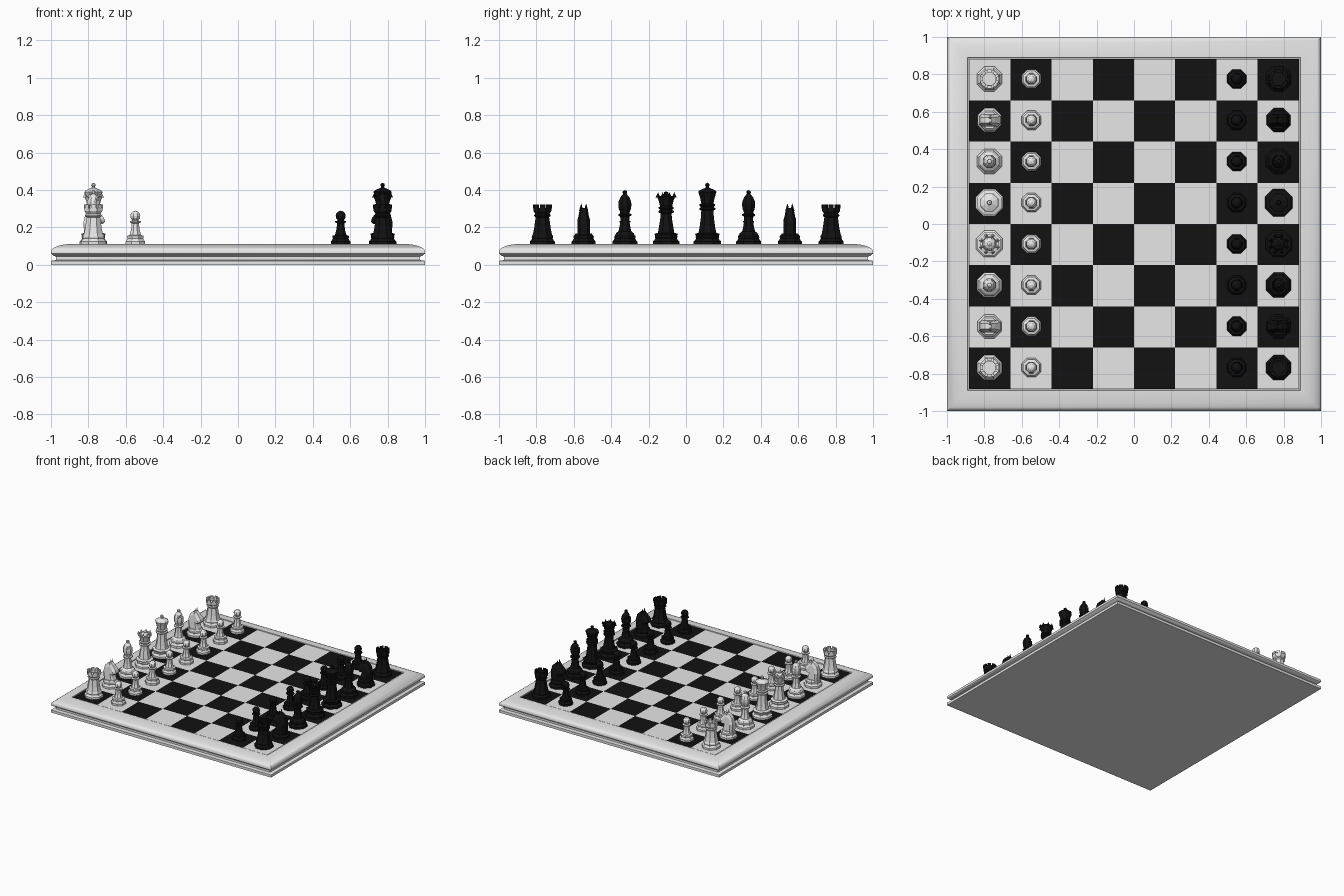
import bpy, bmesh, math
from mathutils import Matrix, Vector

if "Cube" in bpy.data.objects:
    bpy.data.objects.remove(bpy.data.objects["Cube"])


def material(name, v):
    m = bpy.data.materials.new(name)
    m.diffuse_color = (v, v, v, 1)
    m.use_nodes = True
    m.node_tree.nodes["Principled BSDF"].inputs["Base Color"].default_value = m.diffuse_color
    return m


WHITE = material("white", 0.8)
BLACK = material("black", 0.006)
TOP = 0.109     # height of the playing surface
SQ = 0.2205     # width of one square


def lathe(bm, profile, n=8):
    """Revolve (radius, z) points with n flat sides, flats facing the axes."""
    k = 1 / math.cos(math.pi / n) if n == 4 else 1.03
    rings = []
    for r, z in profile:
        if r == 0:
            rings.append([bm.verts.new((0, 0, z))] * n)
        else:
            rings.append([bm.verts.new((r * k * math.cos((i + .5) * math.tau / n),
                                        r * k * math.sin((i + .5) * math.tau / n), z))
                          for i in range(n)])
    for a, b in zip(rings, rings[1:]):
        for i in range(n):
            j = (i + 1) % n
            bm.faces.new(list(dict.fromkeys((a[i], a[j], b[j], b[i]))))


def wedge(bm, r0, r1, z0, z1, a0, a1):
    """Block covering a sector of a ring."""
    v = [bm.verts.new((r * math.cos(a), r * math.sin(a), z))
         for z in (z0, z1) for r, a in ((r0, a0), (r1, a0), (r1, a1), (r0, a1))]
    for f in ((0, 1, 2, 3), (4, 5, 6, 7), (0, 1, 5, 4), (1, 2, 6, 5), (2, 3, 7, 6), (3, 0, 4, 7)):
        bm.faces.new([v[i] for i in f])


def spike(bm, x, y, z0, z1, r):
    bmesh.ops.create_cone(bm, cap_ends=True, segments=4, radius1=r, radius2=0, depth=z1 - z0,
                          matrix=Matrix.Translation((x, y, (z0 + z1) / 2)))


def finish(bm, name):
    bmesh.ops.recalc_face_normals(bm, faces=bm.faces)
    me = bpy.data.meshes.new(name)
    bm.to_mesh(me)
    bm.free()
    return me


def add(name, me, loc=(0, 0, 0)):
    ob = bpy.data.objects.new(name, me)
    ob.location = loc
    bpy.context.collection.objects.link(ob)
    return ob


# Board frame: moulded square profile with a recessed band
bm = bmesh.new()
lathe(bm, [(0, 0), (1, 0), (1, .021), (.972, .025), (.972, .044), (.985, .048), (1, .06), (1, .074),
           (.994, .084), (.98, .094), (.96, .102), (.93, .108), (.9, .112), (.889, .112),
           (.887, .1), (.88, .1), (0, .1)], 4)
frame = add("board_frame", finish(bm, "board_frame"))
frame.data.materials.append(WHITE)
bpy.context.view_layer.objects.active = frame
frame.select_set(True)
bpy.ops.object.shade_smooth_by_angle(angle=math.radians(32))

# Checkered playing surface
bm = bmesh.new()
bmesh.ops.create_grid(bm, x_segments=8, y_segments=8, size=4 * SQ)
for f in bm.faces:
    c = f.calc_center_median()
    f.material_index = (math.floor(c.x / SQ) + math.floor(c.y / SQ) + 1) % 2
    f.normal_update()
me = bpy.data.meshes.new("squares")
bm.to_mesh(me)
bm.free()
me.materials.append(WHITE)
me.materials.append(BLACK)
add("squares", me, (0, 0, TOP))


def foot(r):
    """Stepped foot shared by all pieces."""
    return [(0, 0), (r, 0), (r, .016), (r * .9, .022), (r * .82, .032), (r * .86, .038), (r * .84, .046)]


# Pawn
bm = bmesh.new()
ball = [(.028 * math.sin(t), .152 - .028 * math.cos(t)) for t in (.7, 1.15, 1.57, 2.05, 2.55)]
lathe(bm, foot(.054) + [(.032, .05), (.025, .075), (.02, .112), (.031, .118), (.031, .124), (.018, .127)]
      + ball + [(0, .18)])
pawn = finish(bm, "pawn")

# Rook: tower with an open cup and battlements
bm = bmesh.new()
lathe(bm, foot(.07) + [(.054, .052), (.046, .09), (.038, .145), (.046, .152), (.046, .158), (.04, .164),
                       (.05, .178), (.05, .195), (.035, .195), (.035, .178), (0, .178)])
for i in range(8):
    a = i * math.pi / 4
    wedge(bm, .036, .052, .193, .212, a - .27, a + .27)
rook = finish(bm, "rook")

# Knight: foot plus layered horse head outline and two ears
bm = bmesh.new()
lathe(bm, foot(.067) + [(.05, .05), (.046, .058), (0, .058)])
outline = [(-.048, .05), (.042, .05), (.026, .085), (.02, .115), (.05, .108), (.062, .122), (.056, .142),
           (.03, .175), (.01, .195), (-.018, .188), (-.042, .165), (-.054, .115)]
layers = []
for y, s in ((-.034, .7), (-.02, 1), (.02, 1), (.034, .7)):
    layers.append([bm.verts.new((x * s, y * (1 if z < .15 else .75), .11 + (z - .11) * (s if z > .06 else 1)))
                   for x, z in outline])
for a, b in zip(layers, layers[1:]):
    for i in range(len(outline)):
        j = (i + 1) % len(outline)
        bm.faces.new((a[i], a[j], b[j], b[i]))
bm.faces.new(layers[0])
bm.faces.new(layers[-1])
for y in (-.013, .013):
    spike(bm, .004, y, .178, .22, .012)
knight = finish(bm, "knight")

# Bishop: mitre head with a slanted slit
bm = bmesh.new()
lathe(bm, foot(.07) + [(.054, .05), (.05, .06), (.036, .07), (.028, .105), (.024, .148), (.037, .154),
                       (.037, .161), (.026, .166), (.028, .176), (.034, .19), (.037, .21), (.035, .23),
                       (.025, .252), (.01, .27), (.013, .277), (.011, .286), (0, .29)])
bishop_ob = add("bishop_master", finish(bm, "bishop"))
bm = bmesh.new()
bmesh.ops.create_cube(bm, size=1, matrix=Matrix.Translation((.03, 0, .247)) @ Matrix.Rotation(-.75, 4, 'Y')
                      @ Matrix.Diagonal((.06, .1, .009, 1)))
cutter = add("slit_cutter", finish(bm, "slit_cutter"))
cutter.hide_render = True
mod = bishop_ob.modifiers.new("slit", 'BOOLEAN')
mod.operation = 'DIFFERENCE'
mod.object = cutter
bpy.context.view_layer.update()
bishop = bpy.data.meshes.new_from_object(bishop_ob.evaluated_get(bpy.context.evaluated_depsgraph_get()))
bpy.data.objects.remove(bishop_ob)
bpy.data.objects.remove(cutter)

# Queen: flared coronet with points
bm = bmesh.new()
lathe(bm, foot(.074) + [(.066, .056), (.046, .062), (.042, .085), (.034, .13), (.03, .165), (.043, .171),
                        (.043, .179), (.033, .184), (.042, .192), (.042, .199), (.034, .204), (.042, .235),
                        (.052, .258), (.04, .258), (.036, .246), (.026, .262), (.012, .27),
                        (.013, .278), (0, .284)])
for i in range(8):
    a = (i + .5) * math.pi / 4
    spike(bm, .047 * math.cos(a), .047 * math.sin(a), .25, .279, .013)
queen = finish(bm, "queen")

# King: tall body, wide crown, domed cap and finial
bm = bmesh.new()
lathe(bm, foot(.077) + [(.07, .056), (.05, .062), (.044, .09), (.037, .14), (.034, .18), (.045, .186),
                        (.045, .194), (.035, .199), (.044, .207), (.044, .214), (.034, .219), (.041, .25),
                        (.051, .28), (.046, .288), (.03, .295), (.012, .302), (.008, .308), (.013, .316),
                        (.01, .325), (0, .33)])
king = finish(bm, "king")

# Set out both sides of the board
ranks = [rook, knight, bishop, queen, king, bishop, knight, rook]
for colour, mat, side in (("white", WHITE, -1), ("black", BLACK, 1)):
    meshes = {}
    for row, big in enumerate(ranks):
        y = (row - 3.5) * SQ + .004
        for src, x in ((big, .773), (pawn, .549)):
            if src.name not in meshes:
                me = src.copy()
                me.materials.clear()
                me.materials.append(mat)
                meshes[src.name] = me
            kind = src.name.split(".")[0].lower()
            ob = add(f"{colour}_{kind}_{row + 1}", meshes[src.name], (side * x, y, TOP))
            if side > 0:
                ob.rotation_euler.z = math.pi
